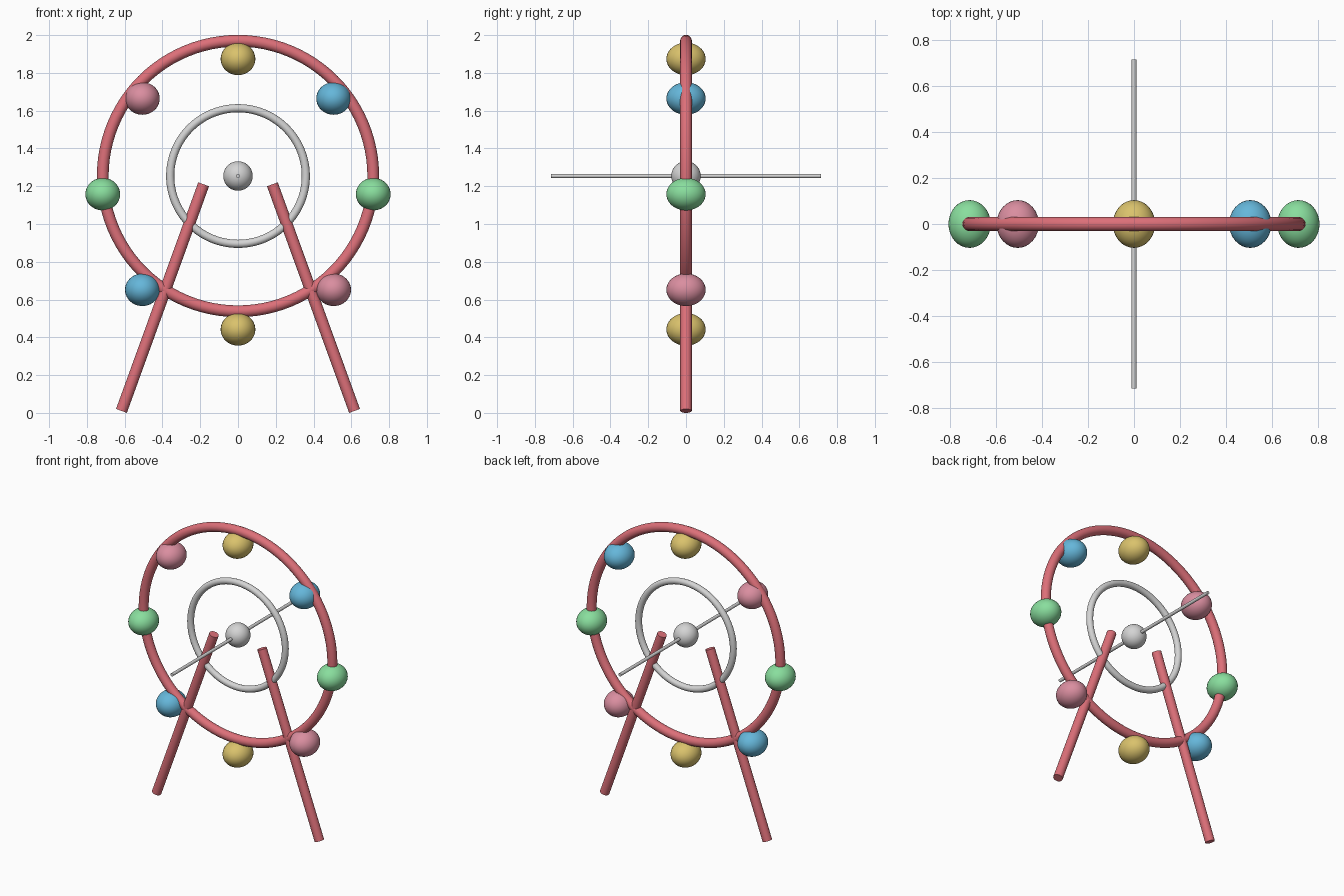
import bpy, math
from mathutils import Vector

if "Cube" in bpy.data.objects:
    bpy.data.objects.remove(bpy.data.objects["Cube"])

AXLE_Z = 1.254       # height of the wheel centre
WHEEL_R = 0.716      # radius of the rim centre line


def material(name, rgb):
    m = bpy.data.materials.new(name)
    m.diffuse_color = (*rgb, 1)
    m.use_nodes = True
    m.node_tree.nodes["Principled BSDF"].inputs["Base Color"].default_value = m.diffuse_color
    return m


RED = material("coral red", (0.72, 0.16, 0.19))
SILVER = material("silver", (0.66, 0.66, 0.66))
YELLOW = material("yellow", (0.70, 0.54, 0.15))
BLUE = material("sky blue", (0.13, 0.47, 0.70))
GREEN = material("mint green", (0.25, 0.73, 0.34))
PINK = material("dusty pink", (0.70, 0.27, 0.35))


def finish(name, mat):
    ob = bpy.context.object
    ob.name = name
    ob.data.materials.append(mat)
    bpy.ops.object.shade_smooth_by_angle(angle=math.radians(40))
    return ob


def ring(name, major, minor, mat):
    bpy.ops.mesh.primitive_torus_add(
        major_radius=major, minor_radius=minor, major_segments=96,
        minor_segments=20, location=(0, 0, AXLE_Z),
        rotation=(math.pi / 2, 0, 0))
    finish(name, mat)


def ball(name, loc, size, mat):
    bpy.ops.mesh.primitive_uv_sphere_add(
        segments=32, ring_count=20, radius=1, location=loc)
    bpy.context.object.scale = size
    finish(name, mat)


def rod(name, a, b, radius, mat):
    a, b = Vector(a), Vector(b)
    d = b - a
    bpy.ops.mesh.primitive_cylinder_add(
        vertices=24, radius=radius, depth=d.length, location=(a + b) / 2,
        rotation=d.to_track_quat('Z', 'Y').to_euler())
    finish(name, mat)


# Wheel: outer rim, inner ring, hub and axle
ring("outer_rim", WHEEL_R, 0.031, RED)
ring("inner_ring", 0.359, 0.0215, SILVER)
ball("hub", (0, 0, AXLE_Z), (0.078, 0.078, 0.078), SILVER)
rod("axle", (0, -WHEEL_R, AXLE_Z), (0, WHEEL_R, AXLE_Z), 0.0107, SILVER)

# Two leaning support legs
for side, label in ((-1, "left"), (1, "right")):
    rod(f"support_leg_{label}", (side * 0.617, 0, 0.0105),
        (side * 0.182, 0, 1.21), 0.0305, RED)

# Eight cabins hung just below the rim, colours repeating every four
for i in range(8):
    a = i * math.pi / 4
    ball(f"cabin_{i + 1}",
         (WHEEL_R * math.sin(a), 0, AXLE_Z + WHEEL_R * math.cos(a) - 0.096),
         (0.092, 0.104, 0.086), (YELLOW, BLUE, GREEN, PINK)[i % 4])
